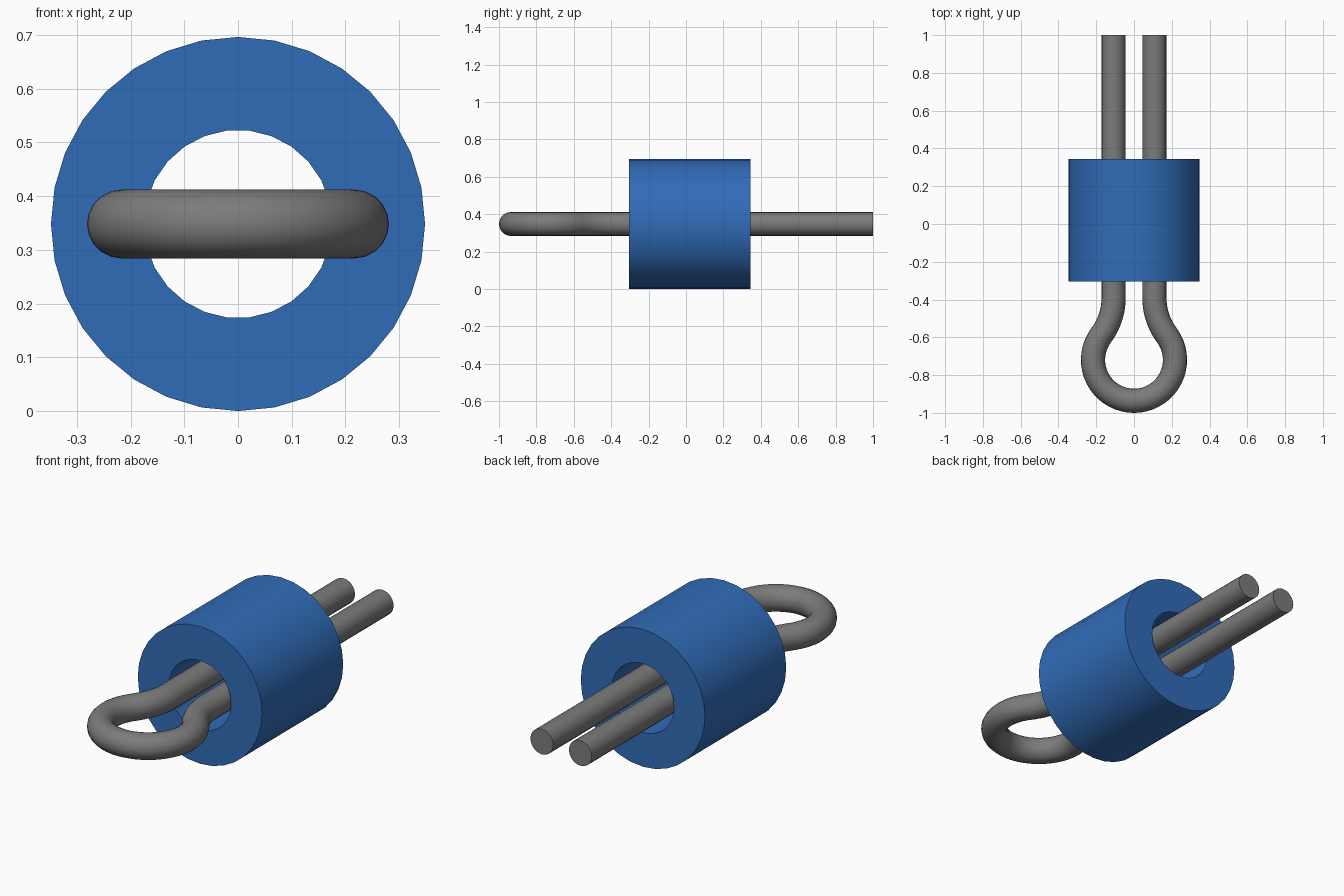
import bpy, bmesh
from math import sin, cos, pi, atan2, hypot

cube = bpy.data.objects.get("Cube")
if cube:
    bpy.data.objects.remove(cube, do_unlink=True)

AXIS_Z = 0.348


def material(name, rgb):
    mat = bpy.data.materials.new(name)
    mat.use_nodes = True
    color = (*rgb, 1.0)
    mat.diffuse_color = color
    mat.node_tree.nodes["Principled BSDF"].inputs["Base Color"].default_value = color
    return mat


def smooth(obj):
    bpy.ops.object.select_all(action="DESELECT")
    obj.select_set(True)
    bpy.context.view_layer.objects.active = obj
    bpy.ops.object.shade_smooth_by_angle(angle=pi / 6)


def ring_edges(bm, radius, count, y, start):
    """Closed circle of edges around the y axis."""
    angles = [start + 2 * pi * i / count for i in range(count)]
    verts = [bm.verts.new((radius * sin(a), y, AXIS_Z + radius * cos(a))) for a in angles]
    return verts, [bm.edges.new((verts[i - 1], verts[i])) for i in range(count)]


def make_sleeve(name, outer, inner, front, back, mat):
    """Thick hollow cylinder with flat ends."""
    bm = bmesh.new()
    rims = []
    for radius, count, start in ((outer, 32, 0), (inner, 26, pi / 26)):
        a, edges_a = ring_edges(bm, radius, count, front, start)
        b, edges_b = ring_edges(bm, radius, count, back, start)
        for i in range(count):
            bm.faces.new((a[i - 1], a[i], b[i], b[i - 1]))
        rims.append((edges_a, edges_b))
    for end in range(2):
        bmesh.ops.triangle_fill(bm, edges=rims[0][end] + rims[1][end], use_beauty=True)
    bmesh.ops.recalc_face_normals(bm, faces=bm.faces)
    mesh = bpy.data.meshes.new(name)
    bm.to_mesh(mesh)
    bm.free()
    mesh.materials.append(mat)
    obj = bpy.data.objects.new(name, mesh)
    bpy.context.collection.objects.link(obj)
    smooth(obj)


def arc(cx, cy, radius, a0, a1, steps):
    return [(cx + radius * cos(a0 + (a1 - a0) * i / steps),
             cy + radius * sin(a0 + (a1 - a0) * i / steps)) for i in range(steps + 1)]


def make_loop(name, leg_x, loop_r, loop_y, bend_y, wire_r, mat):
    """Round wire: two straight legs flaring tangentially into a round eye."""
    # radius of the reverse bend that touches both the leg and the eye
    dy = bend_y - loop_y
    bend_r = (leg_x ** 2 + dy ** 2 - loop_r ** 2) / (2 * (loop_r - leg_x))
    cx = leg_x + bend_r
    touch = atan2(dy, cx)
    half = [(leg_x, 1.0)]
    half += arc(cx, bend_y, bend_r, pi, pi + touch, 10)
    half += arc(0, loop_y, loop_r, touch, -pi / 2, 18)[1:]
    path = half + [(-x, y) for x, y in reversed(half[:-1])]

    curve = bpy.data.curves.new(name, "CURVE")
    curve.dimensions = "3D"
    curve.bevel_depth = wire_r
    curve.bevel_resolution = 8
    curve.use_fill_caps = True
    spline = curve.splines.new("POLY")
    spline.points.add(len(path) - 1)
    for point, (x, y) in zip(spline.points, path):
        point.co = (x, y, AXIS_Z, 1)
    curve.materials.append(mat)
    obj = bpy.data.objects.new(name, curve)
    bpy.context.collection.objects.link(obj)
    bpy.ops.object.select_all(action="DESELECT")
    obj.select_set(True)
    bpy.context.view_layer.objects.active = obj
    bpy.ops.object.convert(target="MESH")
    smooth(bpy.context.view_layer.objects.active)


blue = material("blue", (0.03, 0.15, 0.48))
grey = material("grey", (0.2, 0.2, 0.2))

make_sleeve("sleeve", 0.348, 0.175, -0.305, 0.345, blue)
make_loop("wire_loop", 0.108, 0.217, -0.719, -0.39, 0.064, grey)
